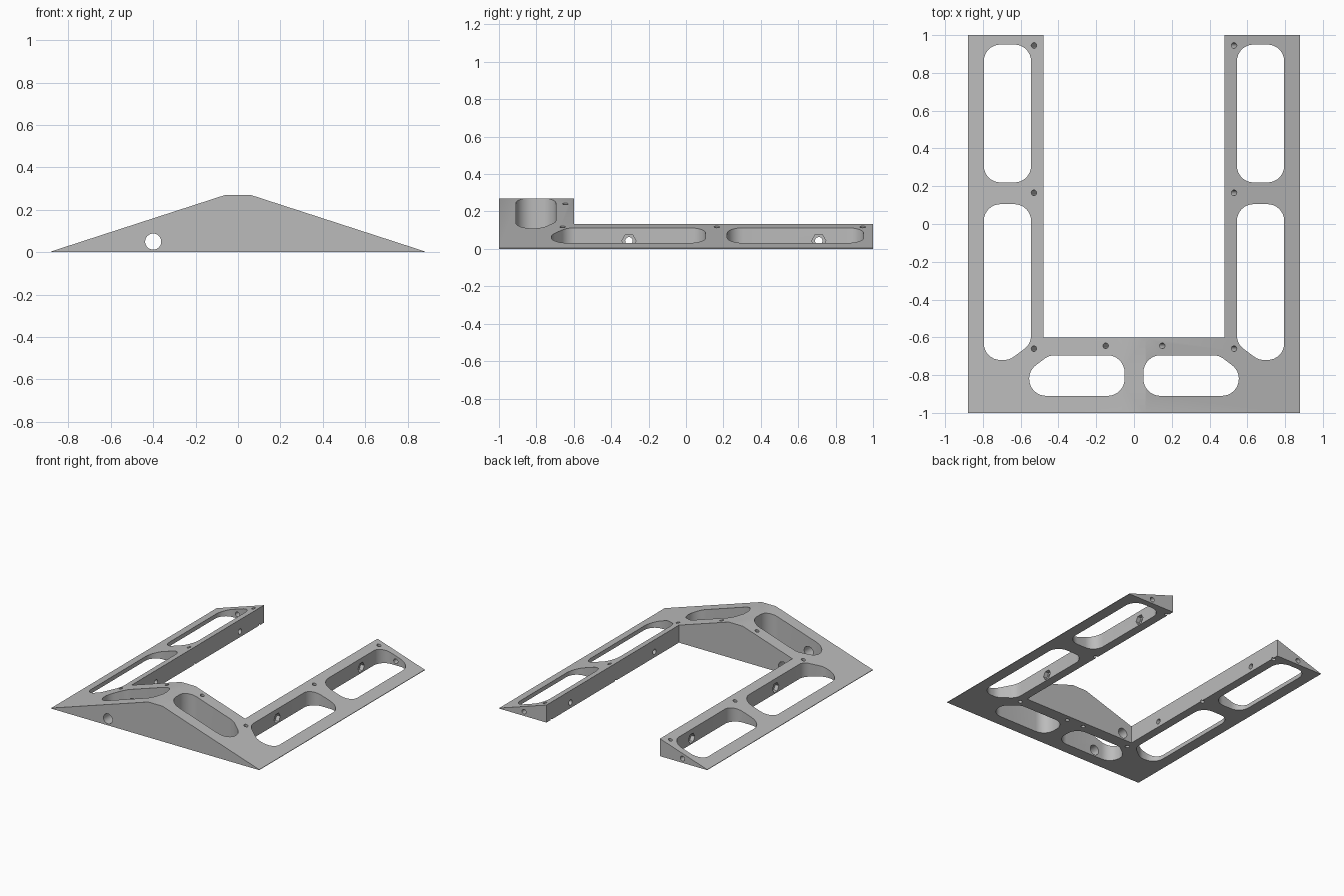
import bpy, bmesh, math
from mathutils import Matrix, Vector

cube = bpy.data.objects.get("Cube")
if cube:
    bpy.data.objects.remove(cube, do_unlink=True)

grey = bpy.data.materials.new("plain grey")
grey.use_nodes = True
COLOUR = (0.5, 0.5, 0.5, 1)
grey.diffuse_color = COLOUR
grey.node_tree.nodes["Principled BSDF"].inputs["Base Color"].default_value = COLOUR

HALF, PEAK, HEIGHT, LIP = 0.88, 0.06, 0.27, 0.004
SLOPE = math.atan2(HEIGHT - LIP, HALF - PEAK)
INNER, BAR_BACK = 0.48, -0.6


def prism(name, points, place, start, end):
    """Extrude a flat outline, given as place(u, v, w), between two depths."""
    bm = bmesh.new()
    rings = [[bm.verts.new(place(u, v, w)) for u, v in points] for w in (start, end)]
    bm.faces.new(rings[0])
    bm.faces.new(rings[1])
    n = len(points)
    for i in range(n):
        j = (i + 1) % n
        bm.faces.new((rings[0][i], rings[0][j], rings[1][j], rings[1][i]))
    bmesh.ops.recalc_face_normals(bm, faces=bm.faces)
    mesh = bpy.data.meshes.new(name)
    bm.to_mesh(mesh)
    bm.free()
    mesh.materials.append(grey)
    obj = bpy.data.objects.new(name, mesh)
    bpy.context.collection.objects.link(obj)
    return obj


def along_x(u, v, w): return (w, u, v)
def along_y(u, v, w): return (u, w, v)
def along_z(u, v, w): return (u, v, w)


def circle(u, v, radius, sides=24):
    return [(u + radius * math.cos(i * math.tau / sides),
             v + radius * math.sin(i * math.tau / sides)) for i in range(sides)]


def rounded(corners, radius, steps=8):
    """Replace each corner of a convex outline with a tangent arc."""
    result = []
    for i, corner in enumerate(corners):
        p = Vector(corner)
        a = (Vector(corners[i - 1]) - p).normalized()
        b = (Vector(corners[(i + 1) % len(corners)]) - p).normalized()
        half = a.angle(b) / 2
        centre = p + (a + b).normalized() * radius / math.sin(half)
        p0 = p + a * radius / math.tan(half) - centre
        p1 = p + b * radius / math.tan(half) - centre
        turn = p0.angle_signed(p1)
        for k in range(steps + 1):
            t = -turn * k / steps
            q = Matrix.Rotation(t, 2) @ p0
            result.append(tuple(centre + q))
    return result


# Sloped body running the full length
body = prism("sloped_frame",
             [(-HALF, 0), (HALF, 0), (HALF, LIP), (PEAK, HEIGHT),
              (-PEAK, HEIGHT), (-HALF, LIP)], along_y, -1, 1)

cutters = []


def cut(*args):
    cutters.append(prism("cutter", *args))


# Open middle between the two arms
cut([(-INNER, BAR_BACK), (INNER, BAR_BACK), (INNER, 1.2), (-INNER, 1.2)], along_z, -0.1, 0.5)

# Rounded windows through the arms and the front bar
back_window = [(0.545, 0.22), (0.795, 0.22), (0.795, 0.95), (0.545, 0.95)]
front_window = [(0.545, 0.105), (0.545, -0.635), (0.66, -0.72), (0.795, -0.72), (0.795, 0.105)]
bar_window = [(0.05, -0.91), (0.555, -0.91), (0.555, -0.775), (0.45, -0.695), (0.05, -0.695)]
windows = [rounded(back_window, 0.088), rounded(front_window, 0.088), rounded(bar_window, 0.09)]

for side in (-1, 1):
    def mirrored(u, v, w, s=side): return (s * u, v, w)

    for outline in windows:
        cut(outline, mirrored, -0.1, 0.5)

    # Pin holes drilled square to the slope
    for x, y in ((0.53, 0.945), (0.53, 0.165), (0.53, -0.66), (0.15, -0.645)):
        top = Vector((side * x, y, LIP + (HALF - x) * math.tan(SLOPE)))
        turn = Matrix.Rotation(side * SLOPE, 3, 'Y')

        def tilted(u, v, w, o=top, m=turn): return o + m @ Vector((u, v, w))
        cut(circle(0, 0, 0.015, 16), tilted, -0.4, 0.1)

    # Bolt holes with hexagonal nut pockets in the inner walls
    for y in (-0.305, 0.71):
        cut(circle(y, 0.043, 0.02), along_x, side * 0.4, side * 0.6)
        cut(circle(y, 0.043, 0.038, 6), along_x, side * 0.515, side * 0.6)

    # Hole in the end of each arm
    cut(circle(side * 0.67, 0.032, 0.018), along_y, 0.9, 1.1)

# Cable hole through the front bar
cut(circle(-0.4, 0.05, 0.038, 32), along_y, -1.1, -0.5)

bpy.context.view_layer.objects.active = body
for cutter in cutters:
    mod = body.modifiers.new("cut", 'BOOLEAN')
    mod.operation = 'DIFFERENCE'
    mod.solver = 'EXACT'
    mod.object = cutter
    bpy.ops.object.modifier_apply(modifier=mod.name)
    bpy.data.objects.remove(cutter, do_unlink=True)

bpy.ops.object.select_all(action='DESELECT')
body.select_set(True)
bpy.ops.object.shade_smooth_by_angle(angle=math.radians(30))
